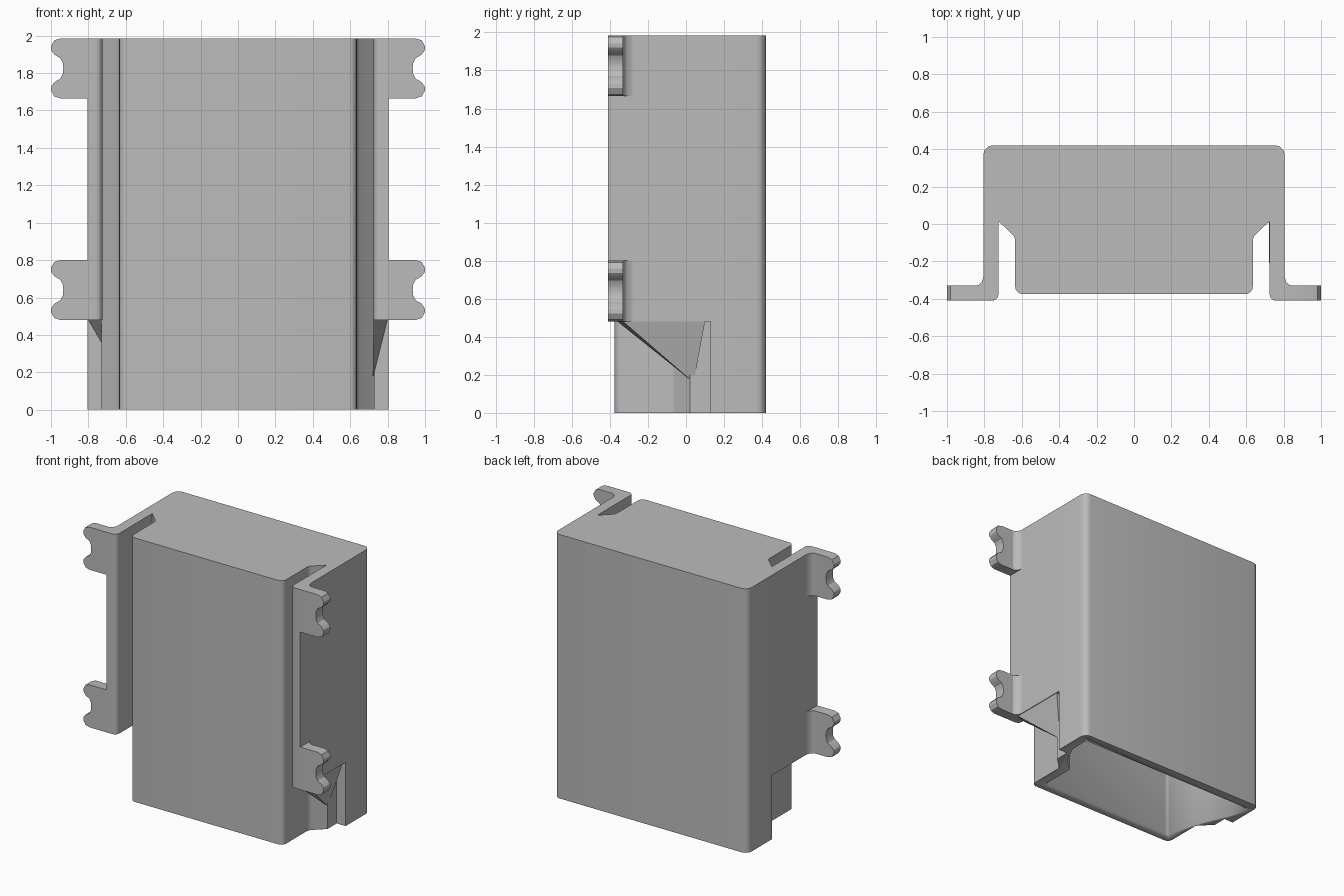
import bpy, bmesh, math
from mathutils import Vector

cube = bpy.data.objects.get("Cube")
if cube:
    bpy.data.objects.remove(cube, do_unlink=True)

grey = bpy.data.materials.new("matte_grey")
grey.use_nodes = True
COLOR = (0.5, 0.5, 0.5, 1)
grey.diffuse_color = COLOR
grey.node_tree.nodes["Principled BSDF"].inputs["Base Color"].default_value = COLOR

HEIGHT, CUT = 1.985, 0.48   # full height, underside of the side rails


def rounded(corners, steps=5):
    """Outline from (x, y, radius) corners, each replaced by a smooth arc."""
    out = []
    for i, (x, y, r) in enumerate(corners):
        p = Vector((x, y))
        if not r:
            out.append(p)
            continue
        a = (Vector(corners[i - 1][:2]) - p).normalized() * r
        b = (Vector(corners[(i + 1) % len(corners)][:2]) - p).normalized() * r
        for k in range(steps + 1):
            t = k / steps * math.pi / 2
            out.append(p + a * (1 - math.sin(t)) + b * (1 - math.cos(t)))
    return out


def finish(name, bm):
    bmesh.ops.recalc_face_normals(bm, faces=bm.faces)
    me = bpy.data.meshes.new(name)
    bm.to_mesh(me)
    bm.free()
    me.materials.append(grey)
    ob = bpy.data.objects.new(name, me)
    bpy.context.collection.objects.link(ob)
    bpy.ops.object.select_all(action='DESELECT')
    ob.select_set(True)
    bpy.context.view_layer.objects.active = ob
    bpy.ops.object.shade_smooth_by_angle(angle=math.radians(30))
    return ob


def prism(name, outline, lo, hi, place=lambda u, v, w: (u, v, w)):
    """Extrude an outline from lo to hi along the third axis of place."""
    bm = bmesh.new()
    face = bm.faces.new([bm.verts.new(place(u, v, lo)) for u, v in outline])
    top = bmesh.ops.extrude_face_region(bm, geom=[face])
    shift = Vector(place(0, 0, hi)) - Vector(place(0, 0, lo))
    bmesh.ops.translate(bm, vec=shift, verts=[v for v in top["geom"] if isinstance(v, bmesh.types.BMVert)])
    return finish(name, bm)


def mirrored(half):
    return half + [(-x, y, r) for x, y, r in reversed(half)]


# Hollow housing, open underneath
housing = prism("housing", rounded(mirrored([
    (0.805, 0.42, 0.05), (0.805, 0.13, 0), (0.73, 0.13, 0), (0.73, 0.02, 0),
    (0.635, -0.07, 0.02), (0.635, -0.375, 0.04)])), 0, HEIGHT)
cavity = prism("cavity_cutter", rounded(mirrored([
    (0.735, 0.35, 0.02), (0.735, 0.2, 0), (0.67, 0.06, 0),
    (0.565, -0.04, 0), (0.565, -0.305, 0.02)])), -0.1, HEIGHT - 0.07)
cavity.hide_render = True
cut = housing.modifiers.new("hollow", 'BOOLEAN')
cut.operation, cut.object, cut.solver = 'DIFFERENCE', cavity, 'EXACT'
bpy.context.view_layer.objects.active = housing
bpy.ops.object.modifier_apply(modifier=cut.name)
bpy.data.objects.remove(cavity, do_unlink=True)

# Side rails and the notched mounting ears
half_ear = [(0.78, 0), (0.95, 0), (0.982, 0.01), (1.0, 0.042), (0.998, 0.065),
            (0.98, 0.088), (0.95, 0.105), (0.937, 0.13), (0.934, 0.16)]
ear = half_ear + [(x, 0.32 - z) for x, z in reversed(half_ear[:-1])]
fillet = [(0.80, -0.335), (0.86, -0.335), (0.83, -0.325), (0.813, -0.308), (0.805, -0.28), (0.80, -0.28)]

for side, label in ((1, "left"), (-1, "right")):
    rail = rounded([(0.805, 0.13, 0), (0.805, -0.41, 0), (0.725, -0.41, 0.035), (0.725, 0.13, 0)])
    prism(label + "_rail", [(side * x, y) for x, y in rail], CUT, HEIGHT)
    for level, base in (("lower", CUT), ("upper", HEIGHT - 0.32)):
        prism(f"{label}_{level}_ear", [(side * x, base + z) for x, z in ear],
              -0.41, -0.33, lambda u, v, w: (u, w, v))
        prism(f"{label}_{level}_fillet", [(side * x, y) for x, y in fillet], base, base + 0.32)

# Tapered web hanging under the left rail
bm = bmesh.new()
for co in ((0.8, -0.33, CUT), (0.8, 0.1, CUT), (0.725, -0.36, CUT), (0.725, 0.1, CUT), (0.72, 0.04, 0.16)):
    bm.verts.new(co)
bmesh.ops.convex_hull(bm, input=bm.verts)
finish("left_rail_web", bm)
# Small gusset under the right rail
bm = bmesh.new()
for co in ((-0.8, 0.13, CUT), (-0.73, 0.13, CUT), (-0.73, -0.05, CUT), (-0.73, 0.13, 0.36)):
    bm.verts.new(co)
bmesh.ops.convex_hull(bm, input=bm.verts)
finish("right_rail_gusset", bm)
